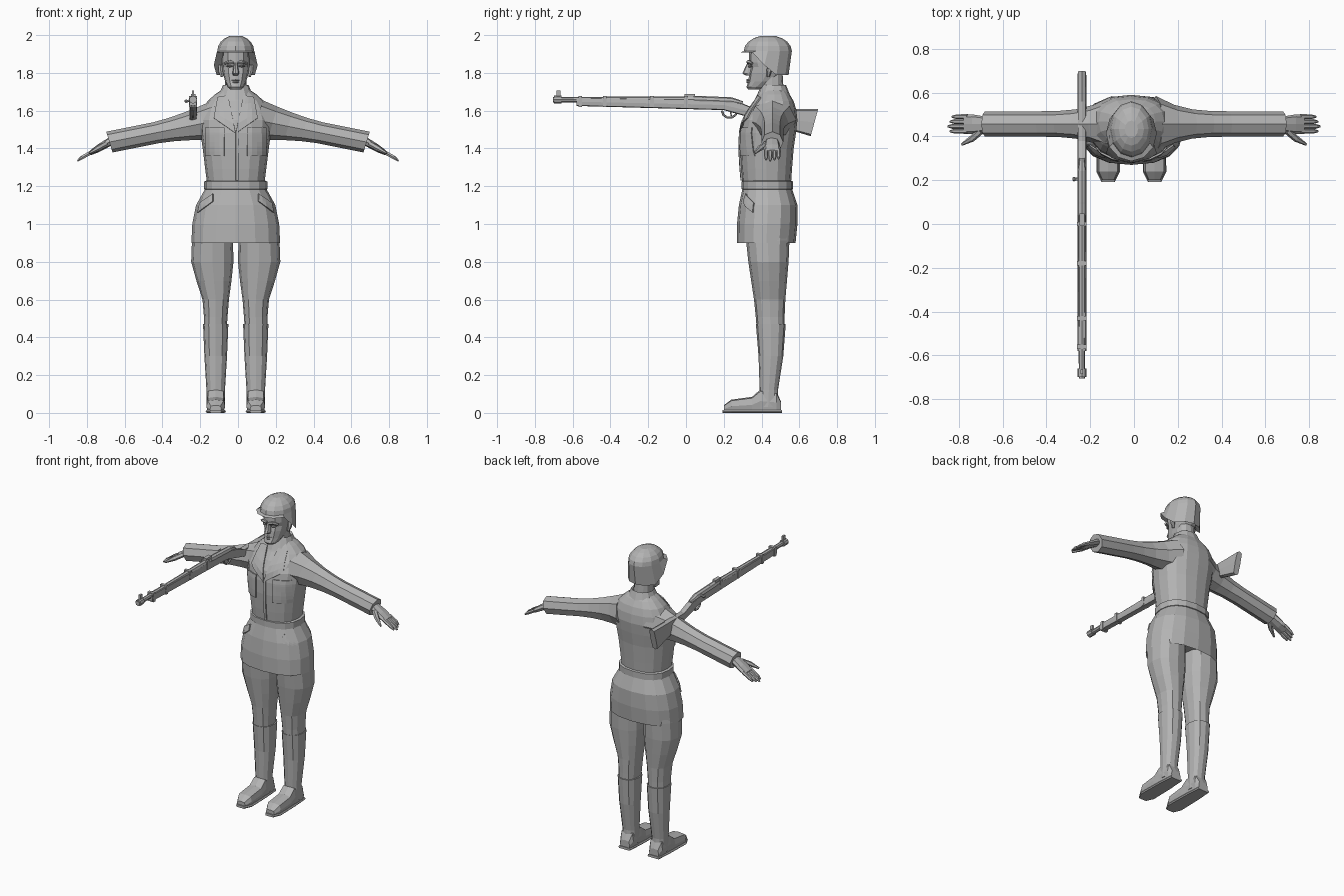
import bpy, bmesh
from math import sin, cos, pi, copysign
from mathutils import Vector
from mathutils.bvhtree import BVHTree

cube = bpy.data.objects.get("Cube")
if cube:
    bpy.data.objects.remove(cube)

grey = bpy.data.materials.new("plain grey")
grey.use_nodes = True
grey.diffuse_color = (.45, .45, .45, 1)
grey.node_tree.nodes["Principled BSDF"].inputs["Base Color"].default_value = grey.diffuse_color
X, Y, Z = Vector((1, 0, 0)), Vector((0, 1, 0)), Vector((0, 0, 1))
MID = -.012    # centre line of the body
GUN = -.238    # centre line of the rifle
BORE = 1.658   # height of the barrel


def finish(name, bm):
    bmesh.ops.recalc_face_normals(bm, faces=bm.faces)
    mesh = bpy.data.meshes.new(name)
    bm.to_mesh(mesh)
    bm.free()
    mesh.materials.append(grey)
    part = bpy.data.objects.new(name, mesh)
    bpy.context.collection.objects.link(part)
    return part


def section(centre, across, up, sides=12, power=1):
    """Closed ring of points; a power below one makes it boxier."""
    points = []
    for i in range(sides):
        angle = 2 * pi * i / sides
        c, s = cos(angle), sin(angle)
        points.append(Vector(centre) + across * copysign(abs(c) ** power, c)
                      + up * copysign(abs(s) ** power, s))
    return points


def ring(z, wide, front, back, x=0, sides=12, power=.85):
    """Level ring of the body, given by half width and front and back edges."""
    centre = (MID + x, (front + back) / 2, z)
    return section(centre, X * wide, Y * (back - front) / 2, sides, power)


def smooth(rings):
    """Adds a ring between each pair, along a smooth curve."""
    result = [rings[0]]
    for i in range(len(rings) - 1):
        before, after = rings[max(i - 1, 0)], rings[min(i + 2, len(rings) - 1)]
        result.append([(b + c) * .5625 - (a + d) * .0625
                       for a, b, c, d in zip(before, rings[i], rings[i + 1], after)])
        result.append(rings[i + 1])
    return result


def loft(name, rings):
    bm = bmesh.new()
    rows = [[bm.verts.new(point) for point in points] for points in rings]
    for low, high in zip(rows, rows[1:]):
        for i in range(len(low)):
            bm.faces.new((low[i - 1], low[i], high[i], high[i - 1]))
    bm.faces.new(rows[0])
    bm.faces.new(rows[-1])
    return finish(name, bm)


def tube(name, points, radii, sides=6):
    points = [Vector(point) for point in points]
    rings = []
    for i, point in enumerate(points):
        along = (points[min(i + 1, len(points) - 1)] - points[max(i - 1, 0)]).normalized()
        across = along.cross(Z if abs(along.x) > .6 else X).normalized()
        rings.append(section(point, across * radii[i], along.cross(across) * radii[i], sides))
    return loft(name, rings)


def box(name, centre, size):
    bm = bmesh.new()
    bmesh.ops.create_cube(bm, size=1)
    bmesh.ops.scale(bm, vec=size, verts=bm.verts)
    bmesh.ops.translate(bm, vec=centre, verts=bm.verts)
    return finish(name, bm)


def patch(name, base, corners, side=1, cells=4):
    """Thin cloth plate laid on the front of base, from four (x, z) corners."""
    tree = BVHTree.FromPolygons([v.co for v in base.data.vertices],
                                [f.vertices for f in base.data.polygons])
    a, b, c, d = [Vector(corner) for corner in corners]
    bm = bmesh.new()
    grid = []
    for i in range(cells + 1):
        low, high = a.lerp(b, i / cells), d.lerp(c, i / cells)
        row = []
        for j in range(cells + 1):
            x, z = low.lerp(high, j / cells)
            start = Vector((MID + side * x, -1, z))
            hit = tree.ray_cast(start, Y)[0] or start + Y * 1.4
            row.append(bm.verts.new(hit - Y * .004))
        grid.append(row)
    for left, right in zip(grid, grid[1:]):
        for j in range(cells):
            bm.faces.new((left[j], right[j], right[j + 1], left[j + 1]))
    cloth = finish(name, bm).modifiers.new("thickness", "SOLIDIFY")
    cloth.thickness, cloth.offset = .009, 0


# Tunic: skirt, belt, chest and collar
skirt = loft("tunic_skirt", [
    ring(z=.95, wide=.2, front=.3, back=.55, sides=16),
    ring(z=.9, wide=.235, front=.27, back=.58, sides=16),
    ring(z=1, wide=.23, front=.27, back=.59, sides=16),
    ring(z=1.1, wide=.21, front=.28, back=.59, sides=16),
    ring(z=1.19, wide=.16, front=.3, back=.56, sides=16)])
loft("belt", [ring(z=z, wide=.155 + edge, front=.305 - edge, back=.555 + edge, sides=16)
              for z, edge in ((1.18, 0), (1.185, .012), (1.225, .012), (1.23, 0))])
chest = loft("tunic_chest", smooth([
    ring(z=1.2, wide=.15, front=.3, back=.555, sides=16),
    ring(z=1.4, wide=.175, front=.285, back=.57, sides=16),
    ring(z=1.55, wide=.19, front=.3, back=.59, sides=16),
    ring(z=1.65, wide=.15, front=.365, back=.57, sides=16),
    ring(z=1.71, wide=.075, front=.4, back=.53, sides=16)]))
loft("collar", [ring(z=1.66, wide=.1, front=.365, back=.56),
                ring(z=1.735, wide=.068, front=.4, back=.53),
                ring(z=1.72, wide=.055, front=.41, back=.51)])
patch("front_placket", chest, [(0, 1.23), (.015, 1.23), (.015, 1.49), (0, 1.49)])

for s, word in ((1, "left"), (-1, "right")):
    # Lapel, pockets and hip flap
    patch(word + "_lapel", chest, [(0, 1.48), (.115, 1.56), (.095, 1.67), (.04, 1.68)], s)
    for part, low, high in (("_chest_pocket", 1.36, 1.46), ("_pocket_flap", 1.46, 1.51)):
        patch(word + part, chest, [(.06, low), (.16, low), (.16, high), (.06, high)], s)
    patch(word + "_hip_flap", skirt, [(.12, 1.16), (.12, 1.12), (.2, 1.06), (.19, 1.11)], s)

    # Sleeve: widens into the shoulder, cuff cut square to the arm
    sleeve = []
    for i in range(8):
        reach = .1 + .083 * i
        flare = max(0, 1 - i / 4)
        tall = .055 + .05 * flare ** 1.5
        sleeve.append(section((s * reach, .457, 1.57 - .2 * reach), Y * (.058 + .07 * flare ** 3),
                              Vector((s * .3 * tall, 0, tall)), sides=8))
    loft(word + "_sleeve", sleeve)

    # Hand: palm, four fingers and thumb hang along one sloping line
    def on_hand(reach, y, drop=0):
        return (s * reach, y, 1.435 - .57 * (reach - .68) - drop)

    loft(word + "_palm", [section(on_hand(reach, .456), Y * wide, Z * thick, sides=8, power=.8)
                          for reach, wide, thick in ((.66, .032, .026), (.74, .045, .022),
                                                     (.78, .043, .014))])
    for i, finger in enumerate(("index", "middle", "ring", "little")):
        y, tip = .424 + .022 * i, .85 - .01 * abs(i - 1)
        tube(word + "_" + finger + "_finger",
             [on_hand(.76, y), on_hand(tip - .02, y), on_hand(tip, y, drop=.004)],
             [.012, .011, .005])
    tube(word + "_thumb", [on_hand(.7, .425), on_hand(.74, .39), on_hand(.787, .363)],
         [.016, .015, .006])

    # Trouser leg
    loft(word + "_trouser_leg", smooth([
        ring(x=s * .12, z=1, wide=.1, front=.31, back=.55),
        ring(x=s * .124, z=.8, wide=.112, front=.33, back=.543),
        ring(x=s * .106, z=.6, wide=.07, front=.36, back=.526),
        ring(x=s * .108, z=.44, wide=.06, front=.375, back=.52)]))

    # Boot: shaft, foot and sole
    foot = s * .106
    loft(word + "_boot_shaft", [
        ring(x=foot, z=.47, wide=.067, front=.37, back=.528),
        ring(x=foot, z=.3, wide=.06, front=.384, back=.515),
        ring(x=foot, z=.12, wide=.049, front=.39, back=.487),
        ring(x=foot, z=.03, wide=.048, front=.38, back=.49)])
    loft(word + "_boot_foot", [
        section((MID + foot, y, top / 2), X * wide, Z * top / 2, sides=8, power=.5)
        for y, wide, top in ((.2, .03, .04), (.24, .05, .07), (.35, .05, .085),
                             (.395, .048, .125), (.48, .047, .11), (.503, .035, .06))])
    loft(word + "_sole", [
        section((MID + foot, y, .008), X * wide, Z * .008, sides=8, power=.3)
        for y, wide in ((.192, .03), (.24, .054), (.4, .05), (.508, .042))])

    # Brow, eye and ear
    def on_face(x, y, z):
        return (MID + s * x, y, z)

    tube(word + "_brow", [on_face(.01, .33, 1.853), on_face(.035, .33, 1.86),
                          on_face(.06, .35, 1.85)], [.009, .01, .007])
    tube(word + "_eye", [on_face(.018, .338, 1.835), on_face(.032, .336, 1.836),
                         on_face(.047, .348, 1.835)], [.003, .008, .003])
    tube(word + "_ear", [on_face(.072, .435, 1.78), on_face(.08, .44, 1.81),
                         on_face(.08, .445, 1.84)], [.008, .014, .014])

# Neck, head, nose and lips
loft("neck", [ring(z=1.66, wide=.06, front=.39, back=.52),
              ring(z=1.82, wide=.055, front=.4, back=.51)])
loft("head", [ring(z=1.712, wide=.028, front=.33, back=.39),
              ring(z=1.725, wide=.042, front=.32, back=.43),
              ring(z=1.755, wide=.056, front=.33, back=.48),
              ring(z=1.8, wide=.068, front=.335, back=.52),
              ring(z=1.83, wide=.072, front=.343, back=.53),
              ring(z=1.855, wide=.074, front=.332, back=.535),
              ring(z=1.92, wide=.072, front=.335, back=.53)])
loft("nose", [ring(z=1.785, wide=.012, front=.32, back=.35, sides=8),
              ring(z=1.797, wide=.018, front=.298, back=.35, sides=8),
              ring(z=1.855, wide=.008, front=.325, back=.35, sides=8)])
for word, z in (("upper_lip", 1.762), ("lower_lip", 1.752)):
    tube(word, [(MID - .024, .342, z), (MID, .326, z), (MID + .024, .342, z)],
         [.003, .007, .003])

# Helmet: dome, then a flared rim that drops behind the ears, folded inwards
helmet = []
for step in range(1, 6):
    angle = pi / 2 * step / 5
    wide = .098 * sin(angle)
    helmet.append(section((MID, .433, 1.915 + .085 * cos(angle)), X * wide, Y * wide * 1.3))
rim = section((MID, .415, 1.908), X * .116, Y * .128)
for point in rim:
    back = min(max((point.y - .35) / .12, 0), 1)
    point.z -= .12 * back * back * (3 - 2 * back)
inside = Vector((MID, .43, 1.94))
helmet += [[point.lerp(inside, inset) for point in rim] for inset in (0, .15, .4)]
loft("helmet", helmet)


# Rifle stock, from muzzle end to butt plate
def slab(y, top, bottom, lean=0):
    half = (top - bottom) / 2
    return section((GUN, y, bottom + half), X * .02, Vector((0, lean, half)), sides=8, power=.4)


loft("rifle_stock", [slab(y=-.58, top=1.67, bottom=1.625),
                     slab(y=.2, top=1.657, bottom=1.603),
                     slab(y=.3, top=1.638, bottom=1.575),
                     slab(y=.38, top=1.605, bottom=1.555),
                     slab(y=.56, top=1.607, bottom=1.495),
                     slab(y=.68, top=1.61, bottom=1.465, lean=.02)])

# Barrel, receiver, sights and bands
tube("rifle_barrel", [(GUN, -.705, BORE), (GUN, .1, BORE)], [.014, .019], sides=8)
tube("muzzle_ring", [(GUN, -.7, BORE), (GUN, -.66, BORE)], [.021, .021], sides=8)
tube("receiver", [(GUN, .04, BORE), (GUN, .24, BORE - .008), (GUN, .3, BORE - .02)],
     [.021, .021, .012], sides=8)
box("front_sight", (GUN, -.675, BORE + .03), (.012, .022, .035))
box("rear_sight", (GUN, .02, BORE + .022), (.024, .055, .016))
for y in (-.56, -.43, -.18, 0):
    box("barrel_band", (GUN, y, BORE - .01), (.044, .02, .058))

# Bolt and trigger
tube("bolt_handle", [(GUN, .205, BORE), (GUN - .03, .205, BORE - .008)], [.007, .007])
tube("bolt_knob", [(GUN - offset, .205, BORE - .008) for offset in (.028, .036, .044)],
     [.006, .011, .006])
arc = [pi * step / 5 for step in range(6)]
tube("trigger_guard", [(GUN, .23 - .04 * cos(a), 1.6 - .038 * sin(a)) for a in arc], [.006] * 6)
tube("trigger", [(GUN, .235, 1.6), (GUN, .24, 1.572)], [.005, .003])
